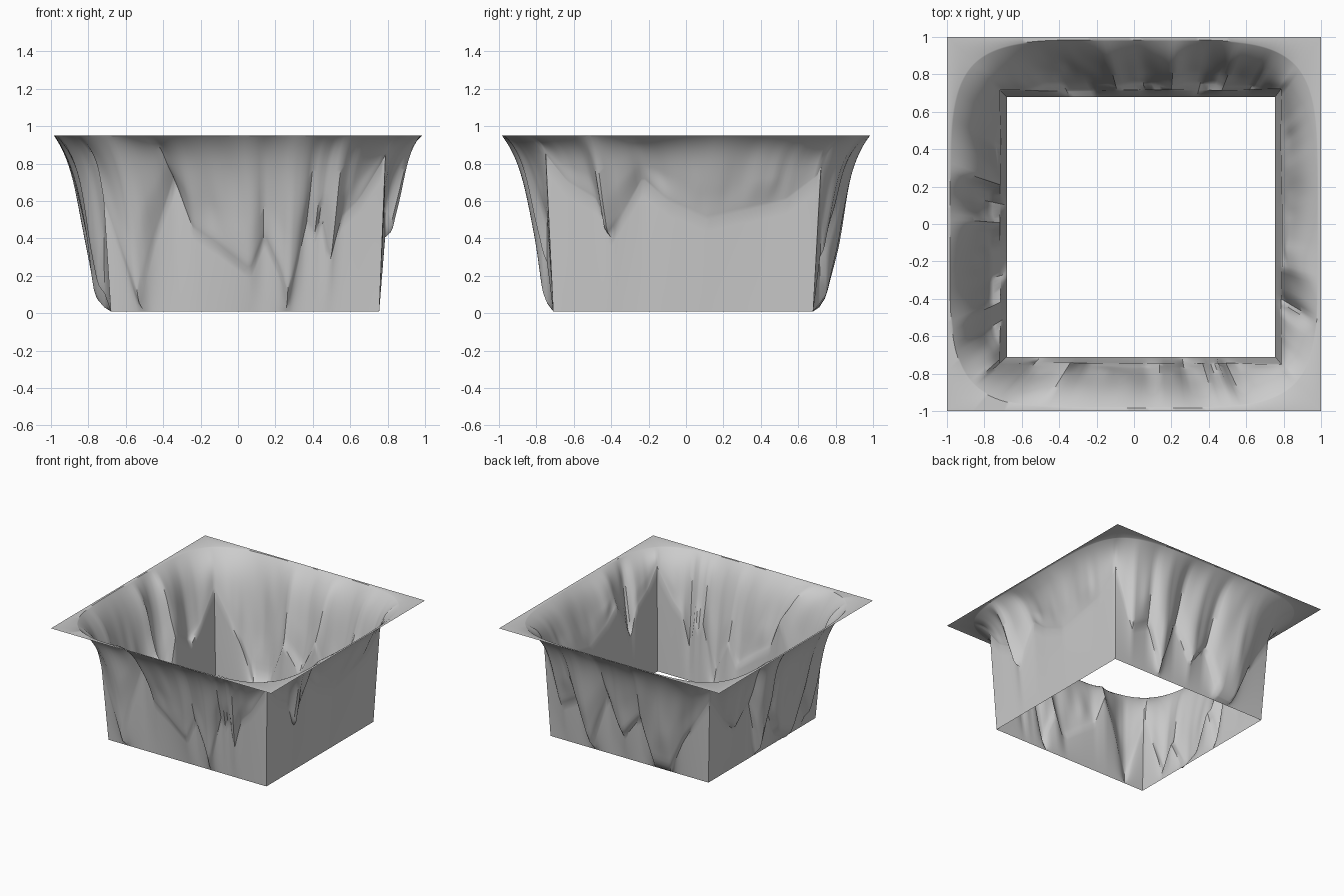
import bpy, bmesh, math
from mathutils import Vector, noise

if "Cube" in bpy.data.objects:
    bpy.data.objects.remove(bpy.data.objects["Cube"])

X0, X1, Y0, Y1 = -0.68, 0.755, -0.71, 0.68      # square opening at the bottom
TOP, BOTTOM, STEP = 0.95, 0.01, 0.037
N, LOWER, UPPER = 72, 8, 28

# Height of the sheer lower wall along each side: (position, height)
SHEER = {
    "front": [(-.71, .7), (-.5, .05), (-.42, .4), (-.32, .72), (-.22, .44), (-.1, .35),
              (.07, .2), (.14, .4), (.22, .2), (.26, .05), (.36, .5), (.39, .4),
              (.43, .5), (.47, .25), (.53, .5), (.62, .6), (.76, .85)],
    "right": [(-.71, .85), (-.6, .7), (-.45, .6), (-.39, .39), (-.22, .72), (-.1, .6),
              (.1, .5), (.3, .55), (.5, .6), (.68, .75)],
    "back": [(-.68, .7), (-.45, .3), (-.34, .03), (-.2, .04), (-.08, .4), (.06, .2),
             (.2, .5), (.34, .04), (.45, .4), (.6, .3), (.76, .8)],
    "left": [(-.71, .7), (-.5, .1), (-.4, .3), (-.27, .03), (-.12, .1), (0, .4),
             (.1, .05), (.2, .5), (.38, .35), (.5, .45), (.68, .7)],
}
LEDGE = {"front": 0.012, "right": 0.04, "back": 0.03, "left": 0.04}


def smooth(a, b, v):
    t = min(1, max(0, (v - a) / (b - a)))
    return t * t * (3 - 2 * t)


def sheer_height(side, s):
    table = SHEER[side]
    for (a, ha), (b, hb) in zip(table, table[1:]):
        if s <= b:
            return ha + (hb - ha) * max(0, s - a) / (b - a)
    return table[-1][1]


def loop():
    """Points around the opening paired with points on the outer square."""
    inner = [(X0, Y0), (X1, Y0), (X1, Y1), (X0, Y1)]
    outer = [(-1, -1), (1, -1), (1, 1), (-1, 1)]
    for k, side in enumerate(("front", "right", "back", "left")):
        for i in range(N):
            t = i / N
            p = Vector(inner[k]).lerp(Vector(inner[(k + 1) % 4]), t)
            q = Vector(outer[k]).lerp(Vector(outer[(k + 1) % 4]), t)
            yield side, t, p, q


def rim_point(p, q):
    """Where the slope meets the flat rim: a rounded square."""
    lo, hi = 0.0, 1.0
    for _ in range(25):
        m = (lo + hi) / 2
        c = p.lerp(q, m)
        if (abs(c.x) / 0.985) ** 5 + (abs(c.y) / 0.985) ** 5 < 1:
            lo = m
        else:
            hi = m
    return p.lerp(q, lo)


def column(side, t, p, q):
    """Vertices from the opening's edge up the wall and out to the rim."""
    r = rim_point(p, q)
    length = (r - p).length
    mid = smooth(0, 0.2, min(t, 1 - t))
    height = sheer_height(side, p.x if side in ("front", "back") else p.y)
    # sheer lower wall
    step = STEP * (1 + 0.41 * (1 - mid)) / length
    pts = []
    for j in range(LOWER + 1):
        c = p.lerp(r, step * j / LOWER)
        pts.append((c.x, c.y, BOTTOM + (height - BOTTOM) * j / LOWER))
    # weathered slope above it, starting from a small ledge in the low pockets
    ledge = LEDGE[side] * smooth(0.5, 0.25 if side != "right" else 0.38, height) * mid
    for j in range(1, UPPER + 1):
        v = 1 - (1 - j / UPPER) ** 1.4
        z = height + (TOP - height) * v
        slope = mid * (0.62 * v + 0.38 * v ** 6) + (1 - mid) * (0.4 * v + 0.6 * v ** 4)
        streak = noise.noise(Vector((p.x * 5, p.y * 5, z * 1.3)))
        streak += 0.5 * noise.noise(Vector((p.x * 13, p.y * 13, z * 2 + 5)))
        extra = ledge * smooth(0, 0.07, v) + 0.03 * streak * mid * smooth(0, 0.4, v)
        h = step + (1 - step) * slope + extra * (1 - v ** 3) / length
        c = p.lerp(r, min(1, max(step, h)))
        pts.append((c.x, c.y, z))
    pts.append((q.x, q.y, TOP))
    return pts


# Pit wall and rim in one lofted sheet
bm = bmesh.new()
cols = [[bm.verts.new(v) for v in column(*a)] for a in loop()]
for i, a in enumerate(cols):
    b = cols[(i + 1) % len(cols)]
    for j in range(len(a) - 1):
        bm.faces.new((a[j], b[j], b[j + 1], a[j + 1]))
bmesh.ops.remove_doubles(bm, verts=bm.verts, dist=0.0003)
mesh = bpy.data.meshes.new("pit_wall")
bm.to_mesh(mesh)
bm.free()
pit = bpy.data.objects.new("pit_wall", mesh)
bpy.context.collection.objects.link(pit)
bpy.context.view_layer.objects.active = pit
pit.select_set(True)
bpy.ops.object.shade_smooth_by_angle(angle=math.radians(45))
